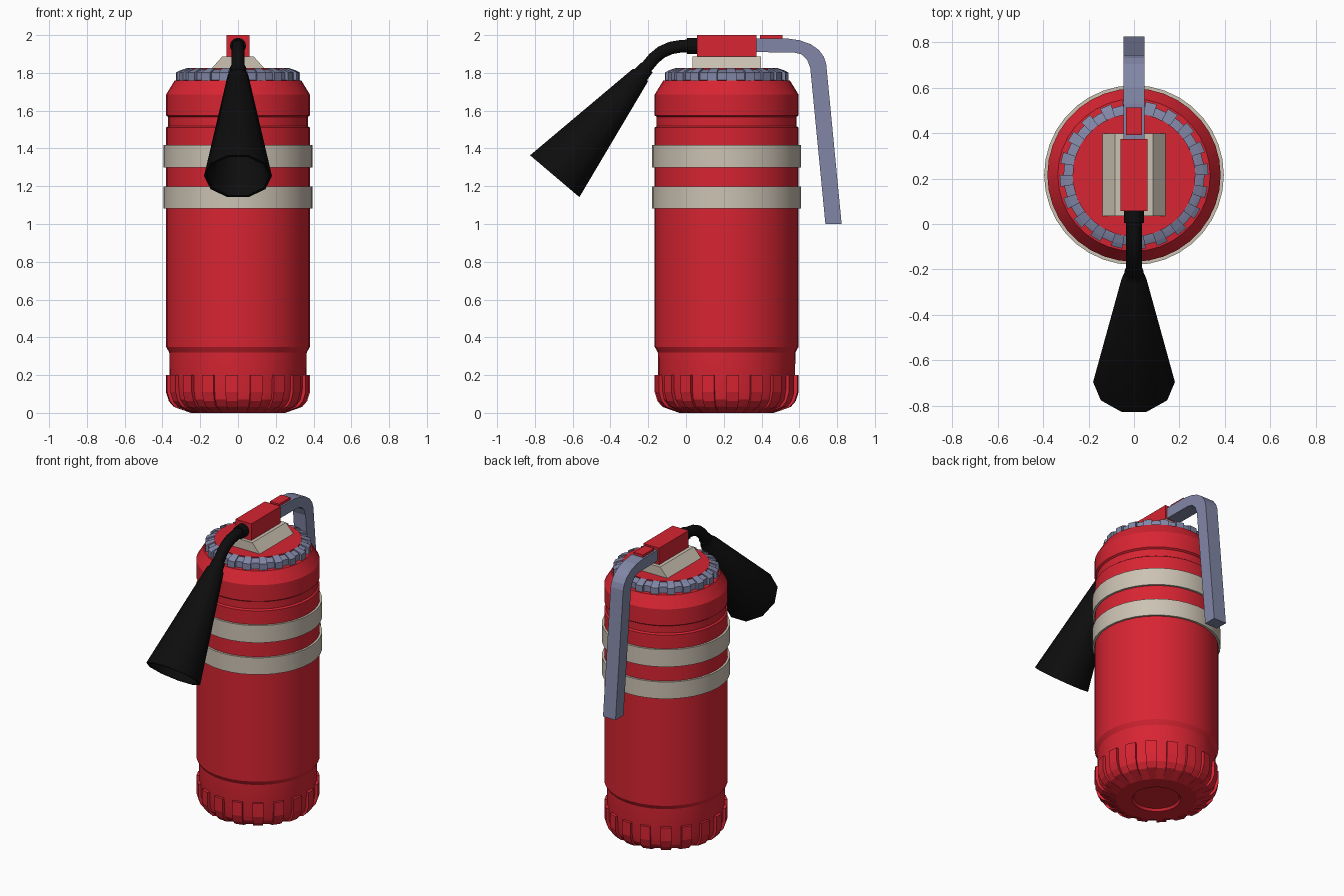
import bpy, bmesh, math
from mathutils import Matrix

if "Cube" in bpy.data.objects:
    bpy.data.objects.remove(bpy.data.objects["Cube"])

CY = 0.215      # y of the cylinder axis
SEG = 36


def material(name, rgb):
    m = bpy.data.materials.new(name)
    m.diffuse_color = (*rgb, 1)
    m.use_nodes = True
    m.node_tree.nodes["Principled BSDF"].inputs["Base Color"].default_value = m.diffuse_color
    return m


RED = material("red", (0.68, 0.018, 0.032))
SLATE = material("slate", (0.22, 0.24, 0.38))
BEIGE = material("beige", (0.60, 0.54, 0.45))
BLACK = material("black", (0.004, 0.004, 0.004))


def finish(bm, name, mat, angle=None, loc=(0, 0, 0)):
    bmesh.ops.remove_doubles(bm, verts=bm.verts, dist=1e-5)
    bmesh.ops.recalc_face_normals(bm, faces=bm.faces)
    me = bpy.data.meshes.new(name)
    bm.to_mesh(me)
    bm.free()
    ob = bpy.data.objects.new(name, me)
    bpy.context.collection.objects.link(ob)
    ob.location = loc
    me.materials.append(mat)
    if angle:
        bpy.ops.object.select_all(action='DESELECT')
        ob.select_set(True)
        bpy.context.view_layer.objects.active = ob
        bpy.ops.object.shade_smooth_by_angle(angle=math.radians(angle))
    return ob


def ring_at(bm, profile, a):
    return [bm.verts.new((r * math.cos(a), r * math.sin(a), z)) for r, z in profile]


def bridge(bm, a, b, closed=False):
    n = len(a)
    for i in range(n if closed else n - 1):
        j = (i + 1) % n
        bm.faces.new((a[i], a[j], b[j], b[i]))


def lathe(name, profile, mat, seg=SEG, angle=25, closed=False, loc=(0, CY, 0)):
    bm = bmesh.new()
    rings = [ring_at(bm, profile, 2 * math.pi * i / seg) for i in range(seg)]
    for i in range(seg):
        bridge(bm, rings[i], rings[(i + 1) % seg], closed)
    bmesh.ops.remove_doubles(bm, verts=bm.verts, dist=1e-5)
    bmesh.ops.dissolve_degenerate(bm, edges=bm.edges, dist=1e-6)
    return finish(bm, name, mat, angle, loc)


def teeth(name, profile, mat, count):
    # evenly spaced wedges, each half a period wide
    bm = bmesh.new()
    step = 2 * math.pi / count
    for k in range(count):
        a = ring_at(bm, profile, k * step)
        b = ring_at(bm, profile, (k + 0.5) * step)
        bridge(bm, a, b, closed=True)
        bm.faces.new(a)
        bm.faces.new(b)
    return finish(bm, name, mat, None, (0, CY, 0))


def extrude(name, outline, depth, mat, plane, start):
    # outline extruded along x (plane 'yz') or along y (plane 'xz')
    bm = bmesh.new()
    if plane == 'yz':
        vs, d = [bm.verts.new((start, u, v)) for u, v in outline], (depth, 0, 0)
    else:
        vs, d = [bm.verts.new((u, start, v)) for u, v in outline], (0, depth, 0)
    f = bm.faces.new(vs)
    new = bmesh.ops.extrude_face_region(bm, geom=[f], use_keep_orig=True)['geom']
    bmesh.ops.translate(bm, vec=d, verts=[g for g in new if isinstance(g, bmesh.types.BMVert)])
    return finish(bm, name, mat)


def box(name, lo, hi, mat):
    return extrude(name, [(lo[1], lo[2]), (hi[1], lo[2]), (hi[1], hi[2]), (lo[1], hi[2])],
                   hi[0] - lo[0], mat, 'yz', lo[0])


# tank with foot, grooved shoulder and flat lid
lathe("tank", [(0, .015), (.14, .015), (.15, 0), (.25, 0), (.325, .035), (.352, .07), (.362, .12),
               (.364, .32), (.381, .35), (.381, 1.51), (.37, 1.518), (.37, 1.567), (.381, 1.575),
               (.381, 1.685), (.335, 1.76), (.27, 1.765), (.27, 1.825), (0, 1.825)], RED)

# ribs around the foot
teeth("foot_ribs", [(.25, 0), (.34, .032), (.366, .062), (.381, .11), (.381, .2), (.34, .2), (.24, .02)],
      RED, 18)

# reflective bands
for name, z0, z1 in (("lower_band", 1.083, 1.198), ("upper_band", 1.30, 1.417)):
    lathe(name, [(.375, z0), (.395, z0), (.395, z1), (.375, z1)], BEIGE, closed=True)

# toothed collar
lathe("collar", [(.265, 1.752), (.31, 1.752), (.31, 1.802), (.272, 1.818), (.265, 1.818)], SLATE, closed=True)
teeth("collar_teeth", [(.27, 1.752), (.327, 1.752), (.327, 1.802), (.306, 1.813), (.272, 1.825), (.27, 1.825)],
      SLATE, 20)

# valve base and valve block
extrude("valve_base", [(-.143, 1.82), (.143, 1.82), (.083, 1.887), (-.083, 1.887)], .362, BEIGE, 'xz', .035)
box("valve_block", (-.06, .058, 1.885), (.06, .373, 2.0), RED)
box("trigger_tab", (-.035, .392, 1.96), (.035, .512, 2.0), RED)

# lever handle
extrude("handle", [(.36, 1.91), (.57, 1.908), (.612, 1.898), (.642, 1.868), (.658, 1.825), (.738, 1.0),
                   (.824, 1.0), (.742, 1.85), (.73, 1.885), (.703, 1.922), (.66, 1.952), (.6, 1.973),
                   (.53, 1.983), (.36, 1.983)], .094, SLATE, 'yz', -.047)

# hose and its fitting
curve = bpy.data.curves.new("hose", 'CURVE')
curve.dimensions = '3D'
curve.bevel_depth = .035
curve.bevel_resolution = 3
curve.use_fill_caps = True
path = [(.05, 1.943), (-.02, 1.942), (-.08, 1.932), (-.13, 1.91), (-.17, 1.877), (-.205, 1.835), (-.25, 1.782)]
spline = curve.splines.new('POLY')
spline.points.add(len(path) - 1)
for p, (y, z) in zip(spline.points, path):
    p.co = (0, y, z, 1)
hose = bpy.data.objects.new("hose", curve)
bpy.context.collection.objects.link(hose)
curve.materials.append(BLACK)

fitting = lathe("hose_fitting", [(0, 0), (.043, 0), (.043, .055), (0, .055)], BLACK, seg=12, loc=(0, .06, 1.943))
fitting.rotation_euler = (math.pi / 2, 0, 0)

# hollow discharge horn, pointing forward and down
horn = lathe("horn", [(.03, .755), (.042, .755), (.045, .71), (.055, .70), (.18, 0), (.165, 0),
                      (.04, .66), (0, .66)], BLACK, seg=10, angle=40, loc=(0, -.695, 1.253))
horn.rotation_euler = (-math.atan2(.647, .763), 0, 0)
